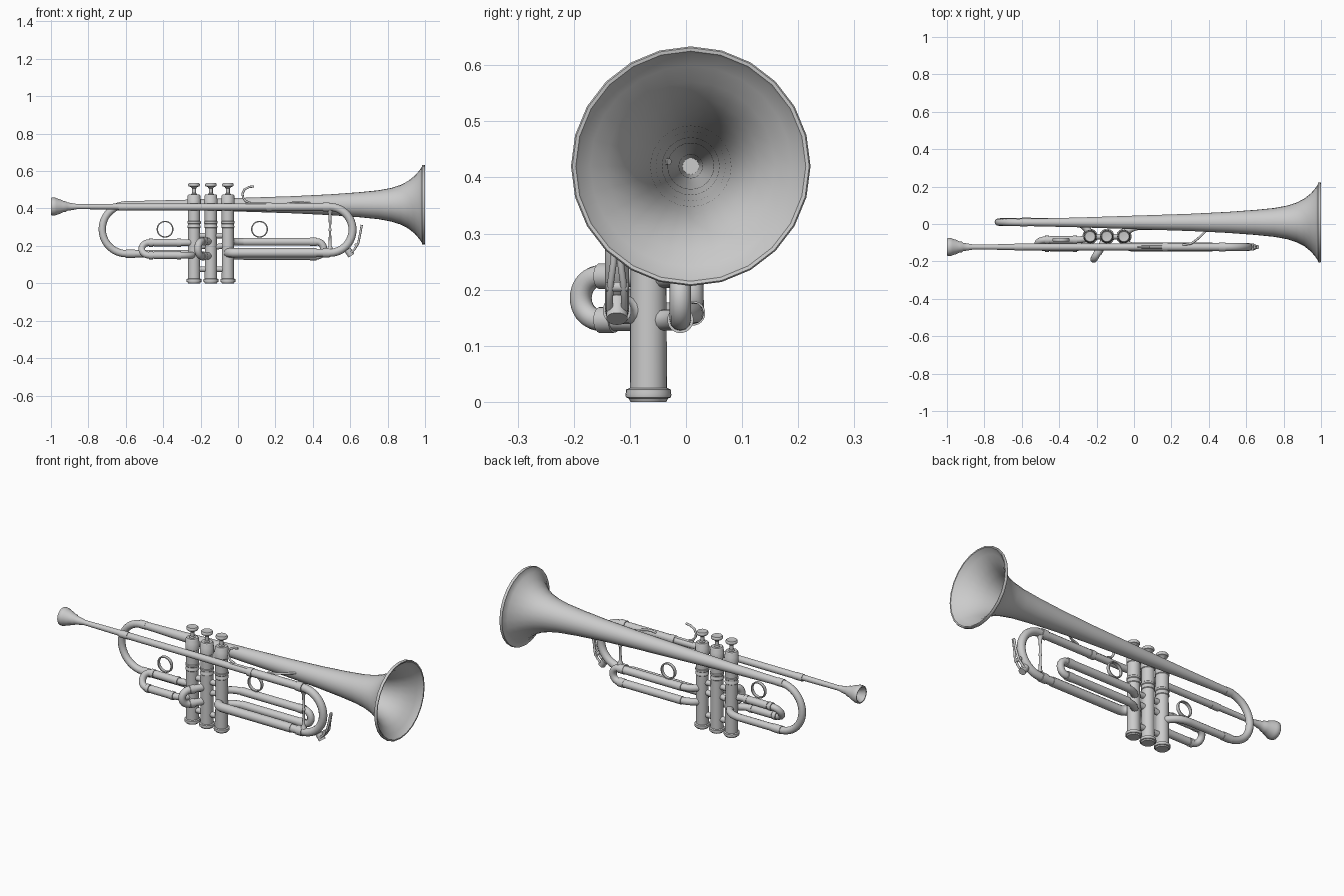
import bpy, bmesh
from math import pi, sin, cos
from mathutils import Vector as V

if "Cube" in bpy.data.objects:
    bpy.data.objects.remove(bpy.data.objects["Cube"])


def finish(ob, angle=40):
    bpy.ops.object.select_all(action='DESELECT')
    ob.select_set(True)
    bpy.context.view_layer.objects.active = ob
    if ob.type == 'CURVE':
        bpy.ops.object.convert(target='MESH')
    bpy.ops.object.shade_smooth_by_angle(angle=angle * pi / 180)


def lathe(name, origin, axis, profile, n=24, closed_ends=True):
    """Spin (distance, radius) pairs around an axis through origin."""
    d = V(axis).normalized()
    u = d.orthogonal().normalized()
    w = d.cross(u)
    bm = bmesh.new()
    rings = [[bm.verts.new(V(origin) + d * t + r * (u * cos(2 * pi * i / n) + w * sin(2 * pi * i / n)))
              for i in range(n)] for t, r in profile]
    for a, b in zip(rings, rings[1:]):
        for i in range(n):
            bm.faces.new((a[i], a[(i + 1) % n], b[(i + 1) % n], b[i]))
    if closed_ends:
        bm.faces.new(rings[0])
        bm.faces.new(rings[-1])
    bmesh.ops.recalc_face_normals(bm, faces=bm.faces)
    me = bpy.data.meshes.new(name)
    bm.to_mesh(me)
    bm.free()
    ob = bpy.data.objects.new(name, me)
    bpy.context.collection.objects.link(ob)
    finish(ob)


def rod(name, p, q, r, n=20):
    d = V(q) - V(p)
    lathe(name, p, d, [(0, r), (d.length, r)], n)


def tube(name, pts, r, cyclic=False):
    cu = bpy.data.curves.new(name, 'CURVE')
    cu.dimensions = '3D'
    cu.bevel_depth = r
    cu.bevel_resolution = 4
    cu.use_fill_caps = True
    sp = cu.splines.new('POLY')
    sp.points.add(len(pts) - 1)
    for s, p in zip(sp.points, pts):
        s.co = (*p, 1)
    sp.use_cyclic_u = cyclic
    ob = bpy.data.objects.new(name, cu)
    bpy.context.collection.objects.link(ob)
    finish(ob, 50)


def bend(p, q, d, steps=18):
    """Half circle from p to q bulging along d."""
    p, q, d = V(p), V(q), V(d).normalized()
    c, h = (p + q) / 2, (p - q) / 2
    return [c + h * cos(pi * i / steps) + d * h.length * sin(pi * i / steps) for i in range(steps + 1)]


def curve_through(p, c, q, steps=8):
    """Quadratic corner from p to q with control point c."""
    p, c, q = V(p), V(c), V(q)
    return [p * (1 - t) ** 2 + c * 2 * t * (1 - t) + q * t * t for t in (i / steps for i in range(steps + 1))]


BY, BZ = 0.0085, 0.42      # bell axis
LY, LZ = -0.123, 0.408     # leadpipe axis
VY = -0.067                # valve row
VX = (-0.235, -0.145, -0.054)

# Bell: outer wall, rolled rim, inner wall
outer = [(-0.6, .019), (-0.3, .026), (0, .036), (.3, .046), (.5, .056), (.65, .067), (.75, .077),
         (.82, .090), (.87, .106), (.91, .127), (.945, .155), (.97, .184), (.984, .205)]
rim = [(.984, .212), (.989, .2135), (.997, .2135), (1.0, .211), (.999, .205), (.993, .201)]
inner = [(t + .003, r - .005) for t, r in outer[-2::-1]]
lathe("bell", (0, BY, BZ), (1, 0, 0), outer + rim + inner)

# Bell bow and lower bell tube into the first valve
low = (-0.595, BY + .004, .158)
tube("bell_bow", bend((-0.595, BY, BZ), low, (-1, 0, 0)) +
     curve_through((-0.34, BY + .004, .158), (-0.25, BY, .158), (VX[0], VY, .158)), .0195)
rod("bell_bow_ferrule_top", (-0.61, BY, BZ), (-0.57, BY, BZ), .0215)
rod("bell_bow_ferrule_low", (-0.60, BY + .004, .158), (-0.55, BY + .004, .158), .022)

# Mouthpiece with hollow cup
lathe("mouthpiece", (-1, LY, .41), (1, 0, 0),
      [(.045, .006), (.03, .024), (.008, .036), (.001, .041), (0, .045), (.004, .048), (.022, .048),
       (.03, .044), (.05, .038), (.066, .030), (.08, .028), (.088, .022), (.11, .019),
       (.14, .0135), (.41, .016)])

# Leadpipe and main tuning slide
rod("leadpipe", (-0.595, LY, LZ), (.17, LY, LZ), .018)
rod("leadpipe_receiver", (-0.64, LY, LZ), (-0.59, LY, LZ), .0195)
tube("tuning_slide", [(.16, LY, LZ)] + bend((.49, LY, LZ), (.49, LY, .163), (1, 0, 0)) + [(.3, LY, .163)], .0215)
tube("tuning_slide_sleeve", [(.42, LY, .163)] +
     curve_through((.0, LY, .163), (-.055, LY, .163), (VX[2], VY, .163)), .0245)
for z in (LZ, .163):
    rod("slide_ferrule", (.455, LY, z), (.49, LY, z), .0255)
rod("leadpipe_ferrule", (.15, LY, LZ), (.18, LY, LZ), .0235)
lathe("tuning_slide_brace", (.492, LY, .163), (0, 0, 1),
      [(.02, .016), (.03, .012), (.04, .008), (.115, .006), (.12, .009), (.127, .009), (.132, .006),
       (.205, .008), (.215, .012), (.225, .016)], 16)

# Third valve slide
top3, low3 = (.42, -.01, .222), (.42, -.01, .146)
tube("third_slide", curve_through((VX[2], VY, .222), (-.03, -.01, .222), (.06, -.01, .222)) +
     bend(top3, low3, (1, 0, 0)) +
     curve_through((.06, -.01, .146), (-.03, -.01, .146), (VX[2], VY, .146)), .019)
for z in (.222, .146):
    rod("third_slide_sleeve", (.03, -.01, z), (.40, -.01, z), .0215)
    rod("third_slide_ferrule", (.385, -.01, z), (.42, -.01, z), .0235)

# First valve slide, tilted outwards
top1, low1 = (-.475, -.085, .217), (-.475, -.127, .15)
tube("first_slide", curve_through((VX[0], VY, .217), (-.26, -.085, .217), (-.31, -.085, .217)) +
     bend(top1, low1, (-1, 0, 0)) +
     curve_through((-.32, -.127, .15), (-.25, -.127, .15), (VX[0], VY, .15)), .018)
for y, z in ((-.085, .217), (-.127, .15)):
    rod("first_slide_sleeve", (-.45, y, z), (-.31, y, z), .0205)
    for x in (-.475, -.325):
        rod("first_slide_ferrule", (x, y, z), (x + .02, y, z), .0225)

# Second valve slide, angled forwards
d2 = V((-.5, -.87, 0)).normalized()
s2 = V((VX[1], VY, 0))
e2 = s2 + d2 * .1
a2, b2 = e2 + V((0, 0, .224)), e2 + V((0, 0, .146))
tube("second_slide", [s2 + V((0, 0, .224))] + bend(a2, b2, d2) + [s2 + V((0, 0, .146))], .0195)
for z in (.224, .146):
    p = s2 + V((0, 0, z))
    rod("second_slide_ferrule", p + d2 * .07, p + d2 * .1, .023)

# Valves: casing with caps, stem and finger button
for x in VX:
    lathe("valve_casing", (x, VY, 0), (0, 0, 1),
          [(0, .032), (.006, .035), (.008, .04), (.013, .041), (.018, .04), (.022, .04), (.025, .033),
           (.295, .032), (.298, .035), (.306, .035), (.309, .033), (.318, .033), (.321, .036), (.33, .036),
           (.333, .033), (.41, .033), (.413, .036), (.45, .036), (.453, .034), (.468, .034), (.475, .029)])
    lathe("valve_button", (x, VY, .47), (0, 0, 1),
          [(0, .016), (.008, .016), (.012, .010), (.036, .010), (.045, .018), (.048, .028), (.053, .031),
           (.06, .031), (.065, .027), (.063, .012)])

# Short tubes joining neighbouring valves
for a, b in zip(VX, VX[1:]):
    for z, dz in ((.255, 0), (.19, .015), (.075, 0)):
        rod("valve_link", (a, VY, z), (b, VY, z + dz), .015)

# Finger rings on the slides
for name, x, y in (("first_slide_ring", -.39, -.085), ("third_slide_ring", .115, -.01)):
    lathe(name, (x, y - .009, .289), (0, 1, 0),
          [(0, .038), (0, .043), (.003, .045), (.015, .045), (.018, .043), (.018, .038), (0, .038)], 32, False)

# Little finger hook on the leadpipe
tube("finger_hook", [(.085, LY, .518), (.06, LY, .515), (.035, LY, .502), (.024, LY, .48),
                     (.027, LY, .458), (.04, LY, .44), (.065, LY, .43)], .006)
rod("finger_hook_base", (.04, LY, .424), (.15, LY, .424), .007, 12)

# Brace between leadpipe and bell
tube("bell_brace", [(.26, LY + .012, .424), (.29, LY + .016, .43)] +
     curve_through((.30, LY + .018, .43), (.325, -.1, .432), (.39, -.03, .428)), .006)

# Water key: twin lever arms, finger plate and cork cap
for s in (-1, 1):
    tube("water_key_arm", [(.598, LY + s * .013, .158), (.625, LY + s * .013, .185), (.643, LY + s * .011, .215),
                           (.65, LY + s * .006, .25), (.655, LY + s * .005, .275), (.662, LY + s * .004, .312)], .006)
rod("water_key_pivot", (.632, LY - .02, .205), (.632, LY + .02, .205), .009, 12)
rod("water_key_cap", (.585, LY, .18), (.607, LY, .148), .019)
